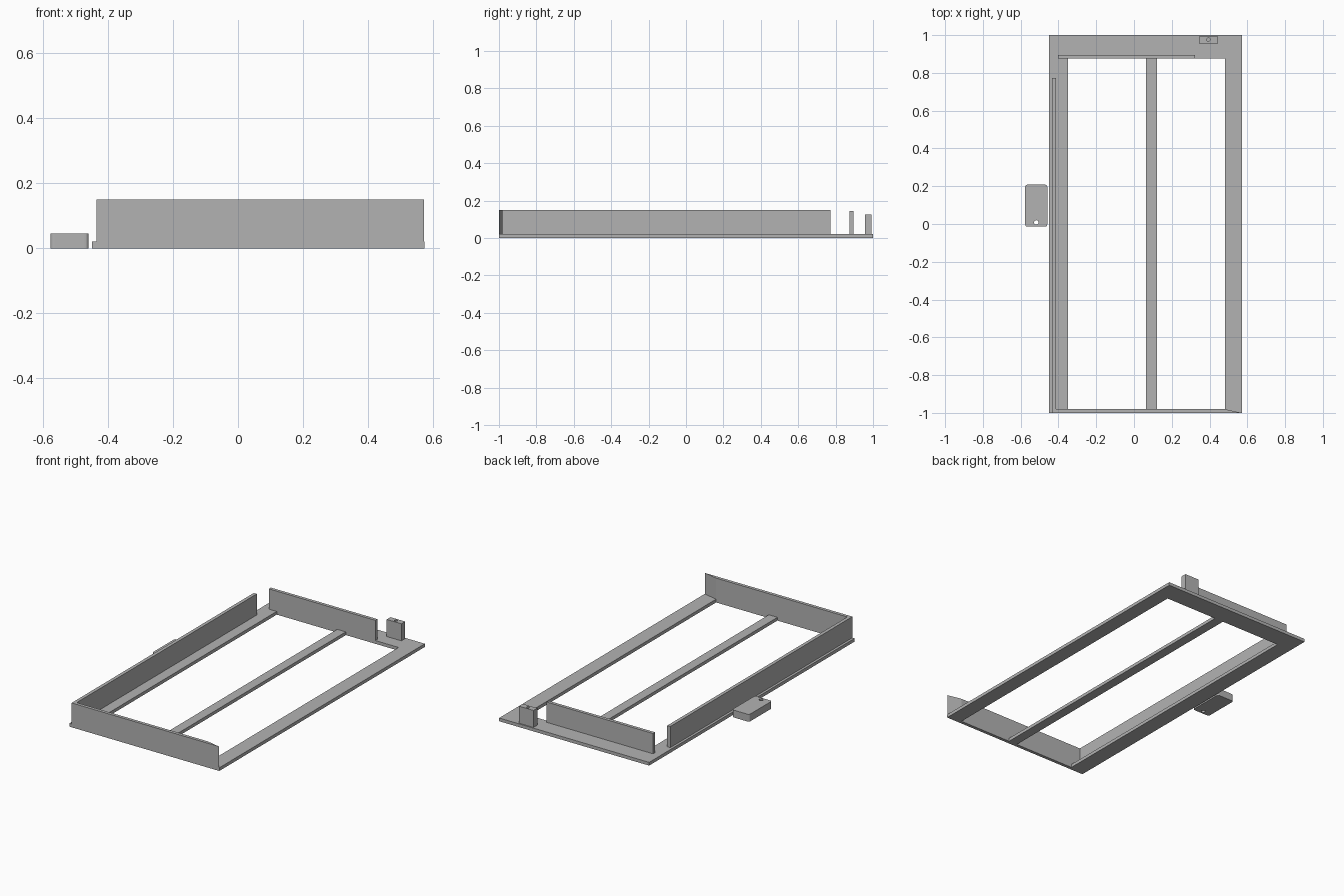
import bpy, bmesh, math

if "Cube" in bpy.data.objects:
    bpy.data.objects.remove(bpy.data.objects["Cube"])

steel = bpy.data.materials.new("plain_grey")
steel.diffuse_color = (0.45, 0.45, 0.45, 1)
steel.use_nodes = True
steel.node_tree.nodes["Principled BSDF"].inputs["Base Color"].default_value = steel.diffuse_color


def rect(x0, x1, y0, y1):
    return [(x0, y0), (x1, y0), (x1, y1), (x0, y1)]


def circle(cx, cy, r, n=20):
    return [(cx + r * math.cos(2 * math.pi * i / n), cy + r * math.sin(2 * math.pi * i / n))
            for i in range(n)]


def rounded(x0, x1, y0, y1, r, n=5):
    pts = []
    corners = [(x1 - r, y1 - r), (x0 + r, y1 - r), (x0 + r, y0 + r), (x1 - r, y0 + r)]
    for q, (cx, cy) in enumerate(corners):
        for i in range(n + 1):
            a = math.pi / 2 * (q + i / n)
            pts.append((cx + r * math.cos(a), cy + r * math.sin(a)))
    return pts


def plate(name, z0, z1, outline, *holes):
    """Solid from a flat outline with holes, standing from z0 to z1."""
    curve = bpy.data.curves.new(name + "_profile", 'CURVE')
    curve.dimensions = '2D'
    curve.fill_mode = 'BOTH'
    curve.extrude = (z1 - z0) / 2
    for loop in (outline, *holes):
        s = curve.splines.new('POLY')
        s.points.add(len(loop) - 1)
        for p, (x, y) in zip(s.points, loop):
            p.co = (x, y, 0, 1)
        s.use_cyclic_u = True
    tmp = bpy.data.objects.new(name + "_profile", curve)
    bpy.context.collection.objects.link(tmp)
    mesh = bpy.data.meshes.new_from_object(tmp.evaluated_get(bpy.context.evaluated_depsgraph_get()))
    bpy.data.objects.remove(tmp)
    bm = bmesh.new()
    bm.from_mesh(mesh)
    bmesh.ops.remove_doubles(bm, verts=bm.verts, dist=1e-5)
    bmesh.ops.recalc_face_normals(bm, faces=bm.faces)
    bmesh.ops.translate(bm, verts=bm.verts, vec=(0, 0, (z0 + z1) / 2))
    for f in bm.faces:
        f.smooth = False
    bm.to_mesh(mesh)
    bm.free()
    mesh.name = name
    mesh.materials.clear()
    mesh.materials.append(steel)
    obj = bpy.data.objects.new(name, mesh)
    bpy.context.collection.objects.link(obj)
    return obj


T = 0.02  # frame thickness

# Flat base frame with two long openings, leaving a centre bar
plate("base_frame", 0, T, rect(-0.449, 0.573, -1, 1),
      rect(-0.349, 0.063, -0.98, 0.876), rect(0.122, 0.481, -0.98, 0.876))

# Upright walls; the front one tapers to a point at its right end
plate("front_wall", T, 0.15, [(-0.434, -1), (0.571, -1), (0.481, -0.98), (-0.434, -0.98)])
plate("left_wall", T, 0.15, rect(-0.434, -0.413, -0.98, 0.773))
plate("back_wall", T, 0.145, rect(-0.402, 0.323, 0.875, 0.895))

# Drilled post on the back rail
plate("back_post", T, 0.125, rect(0.344, 0.444, 0.956, 0.993), circle(0.394, 0.976, 0.009))

# Loose rounded block with a through hole beside the frame
plate("side_block", 0, 0.045, rounded(-0.576, -0.459, -0.014, 0.208, 0.012),
      circle(-0.517, 0.008, 0.012))
